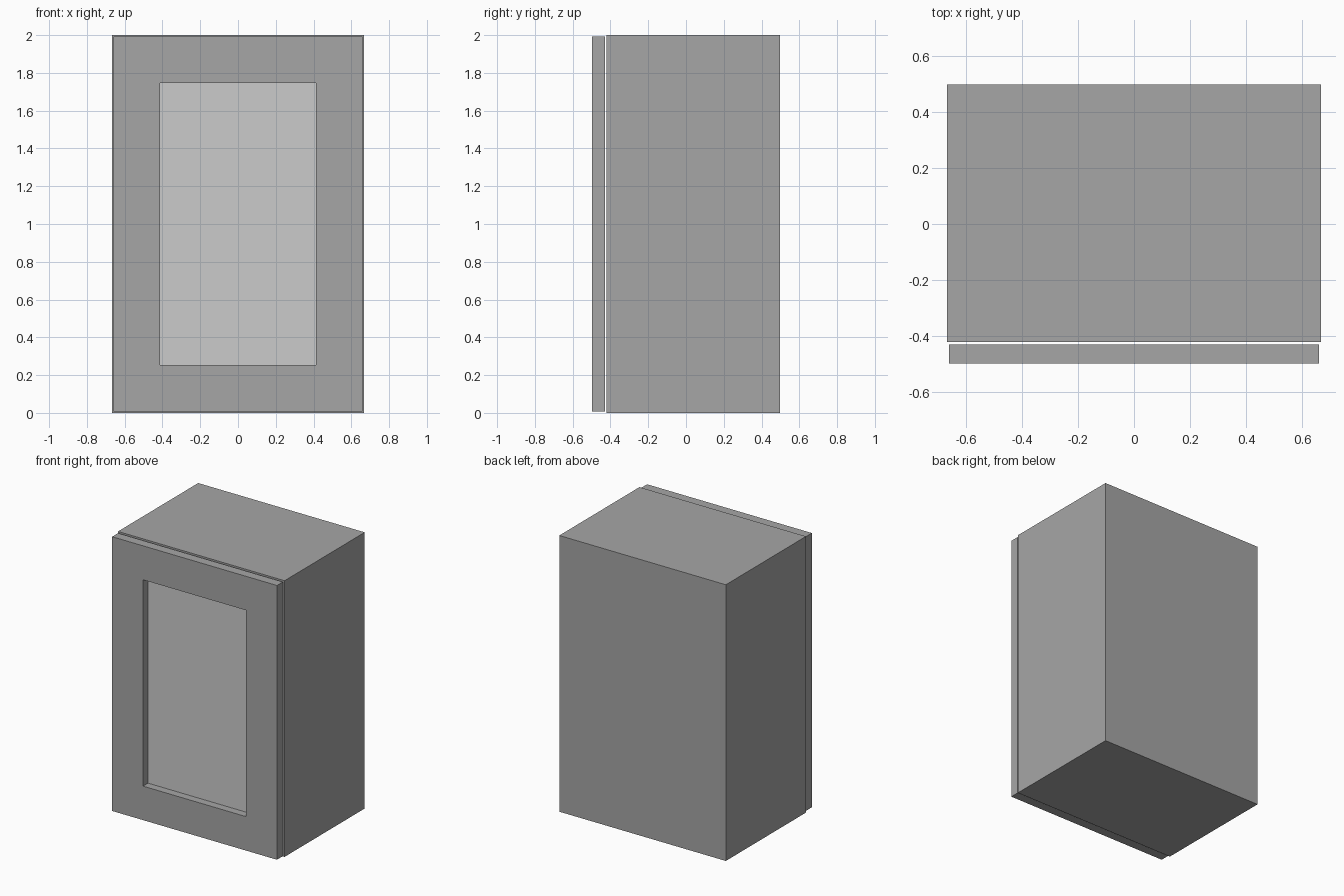
import bpy, bmesh

if "Cube" in bpy.data.objects:
    bpy.data.objects.remove(bpy.data.objects["Cube"])


def box(name, x, y, z, mat=None):
    """Axis-aligned box from (min, max) ranges."""
    bm = bmesh.new()
    bmesh.ops.create_cube(bm, size=1)
    for v in bm.verts:
        for i, (lo, hi) in enumerate((x, y, z)):
            v.co[i] = hi if v.co[i] > 0 else lo
    mesh = bpy.data.meshes.new(name)
    bm.to_mesh(mesh)
    bm.free()
    obj = bpy.data.objects.new(name, mesh)
    bpy.context.collection.objects.link(obj)
    if mat:
        mesh.materials.append(mat)
    return obj


FRONT, DOOR_BACK = -0.497, -0.43
dark = bpy.data.materials.new("dark_grey")
dark.diffuse_color = (0.38, 0.38, 0.38, 1)
dark.use_nodes = True
dark.node_tree.nodes["Principled BSDF"].inputs["Base Color"].default_value = dark.diffuse_color

# Cabinet carcass
box("cabinet_body", (-0.667, 0.667), (-0.42, 0.497), (0, 2), dark)

# Door frame: one slab with the window opening cut through it
door = box("door_frame", (-0.66, 0.66), (FRONT, DOOR_BACK), (0.007, 1.993), dark)
cutter = box("window_cutter", (-0.413, 0.413), (-0.6, -0.4), (0.253, 1.747), dark)
cut = door.modifiers.new("window_opening", 'BOOLEAN')
cut.operation = 'DIFFERENCE'
cut.solver = 'EXACT'
cut.object = cutter
cutter.hide_render = True
cutter.hide_viewport = True

# Pale glass pane set at the back of the opening
box("glass_pane", (-0.413, 0.413), (-0.44, -0.432), (0.253, 1.747))
